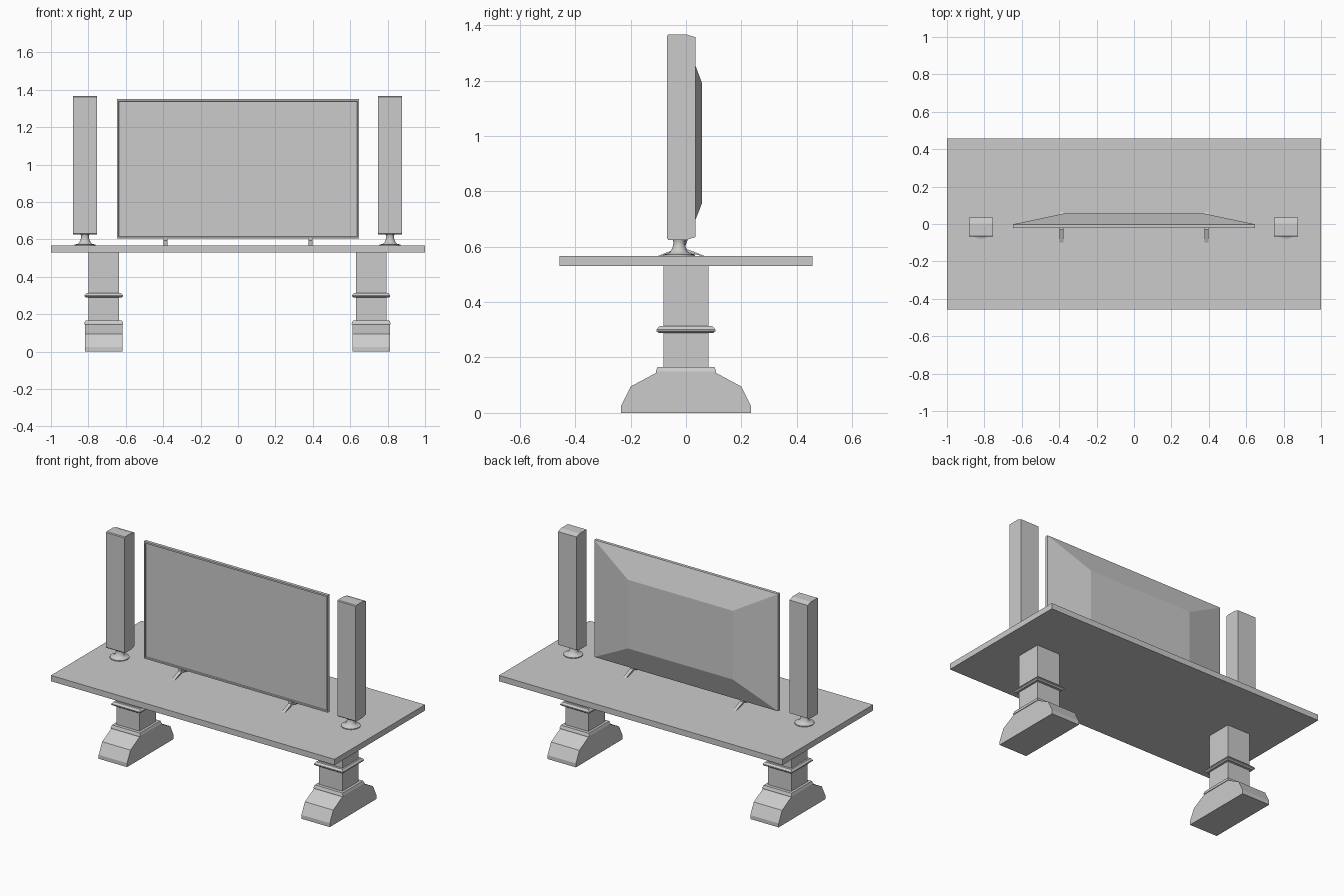
import bpy, bmesh, math

cube = bpy.data.objects.get("Cube")
if cube:
    bpy.data.objects.remove(cube, do_unlink=True)

grey = bpy.data.materials.new("light grey")
grey.use_nodes = True
COLOUR = (0.6, 0.6, 0.6, 1)
grey.diffuse_color = COLOUR
grey.node_tree.nodes["Principled BSDF"].inputs["Base Color"].default_value = COLOUR


def finish(name, bm, loc=(0, 0, 0), smooth=False):
    bmesh.ops.recalc_face_normals(bm, faces=bm.faces)
    mesh = bpy.data.meshes.new(name)
    bm.to_mesh(mesh)
    bm.free()
    mesh.materials.append(grey)
    obj = bpy.data.objects.new(name, mesh)
    obj.location = loc
    bpy.context.collection.objects.link(obj)
    if smooth:
        bpy.ops.object.select_all(action='DESELECT')
        obj.select_set(True)
        bpy.context.view_layer.objects.active = obj
        bpy.ops.object.shade_smooth_by_angle(angle=math.radians(40))
    return obj


def loft(name, rings, loc=(0, 0, 0), smooth=False):
    """Skin a stack of equal-length point rings and cap both ends."""
    bm = bmesh.new()
    loops = [[bm.verts.new(p) for p in ring] for ring in rings]
    n = len(loops[0])
    for a, b in zip(loops, loops[1:]):
        for i in range(n):
            j = (i + 1) % n
            bm.faces.new((a[i], a[j], b[j], b[i]))
    bm.faces.new(loops[0])
    bm.faces.new(loops[-1])
    return finish(name, bm, loc, smooth)


def rect(hx, hy, z):
    return [(-hx, -hy, z), (hx, -hy, z), (hx, hy, z), (-hx, hy, z)]


def upright(hx, z0, z1, y):
    return [(-hx, y, z0), (hx, y, z0), (hx, y, z1), (-hx, y, z1)]


def circle(r, z, n=20):
    return [(r * math.cos(t * math.tau / n), r * math.sin(t * math.tau / n), z) for t in range(n)]


def extrude_x(name, profile, half, loc):
    """Extrude a (y, z) outline sideways."""
    return loft(name, [[(x, y, z) for y, z in profile] for x in (-half, half)], loc)


# Table top
loft("table_top", [rect(1, 0.456, 0.53), rect(1, 0.456, 0.567)])

# Pedestal legs, each with a sloping foot, a collar and a moulded ring
foot_half = [(0.235, 0), (0.235, 0.025), (0.2, 0.095), (0.107, 0.145)]
foot = foot_half + [(-y, z) for y, z in reversed(foot_half)]
for side, x in (("right", -0.718), ("left", 0.712)):
    at = (x, 0, 0)
    extrude_x(side + "_foot", foot, 0.1, at)
    loft(side + "_collar", [rect(0.104, 0.109, 0.145), rect(0.104, 0.109, 0.15),
                            rect(0.098, 0.103, 0.166)], at)
    loft(side + "_column", [rect(0.082, 0.082, 0.16), rect(0.082, 0.082, 0.535)], at)
    loft(side + "_ring", [rect(0.094, 0.097, 0.288), rect(0.102, 0.106, 0.295),
                          rect(0.102, 0.106, 0.301), rect(0.092, 0.096, 0.313)], at)

# Television: bezel with a recessed screen, and a tapered back shell
loft("television", [upright(0.637, 0.615, 1.338, -0.015), upright(0.639, 0.613, 1.34, -0.022),
                    upright(0.648, 0.604, 1.351, -0.022), upright(0.648, 0.604, 1.351, -0.002),
                    upright(0.37, 0.755, 1.193, 0.057)])

# Arched television feet
leg = [(-0.1, 0.567), (-0.06, 0.583), (-0.03, 0.595), (-0.03, 0.61), (-0.008, 0.61),
       (-0.008, 0.595), (0.025, 0.583), (0.065, 0.567), (0.055, 0.567), (0.02, 0.576),
       (-0.018, 0.585), (-0.055, 0.576), (-0.09, 0.567)]
for side, x in (("right", -0.388), ("left", 0.388)):
    extrude_x(side + "_television_foot", leg, 0.011, (x, 0, 0))

# Speakers with softened back edges on flared round stands
case = [(-0.068, 0.63), (-0.064, 0.625), (0.003, 0.625), (0.035, 0.635),
        (0.035, 1.356), (0.003, 1.366), (-0.064, 1.366), (-0.068, 1.361)]
flare = [(0.057, 0.567), (0.057, 0.572), (0.038, 0.576), (0.029, 0.585),
         (0.023, 0.6), (0.02, 0.615), (0.024, 0.627)]
for side, x in (("right", -0.818), ("left", 0.813)):
    extrude_x(side + "_speaker", case, 0.065, (x, 0, 0))
    loft(side + "_speaker_stand", [circle(r, z) for r, z in flare], (x, -0.025, 0), True)
